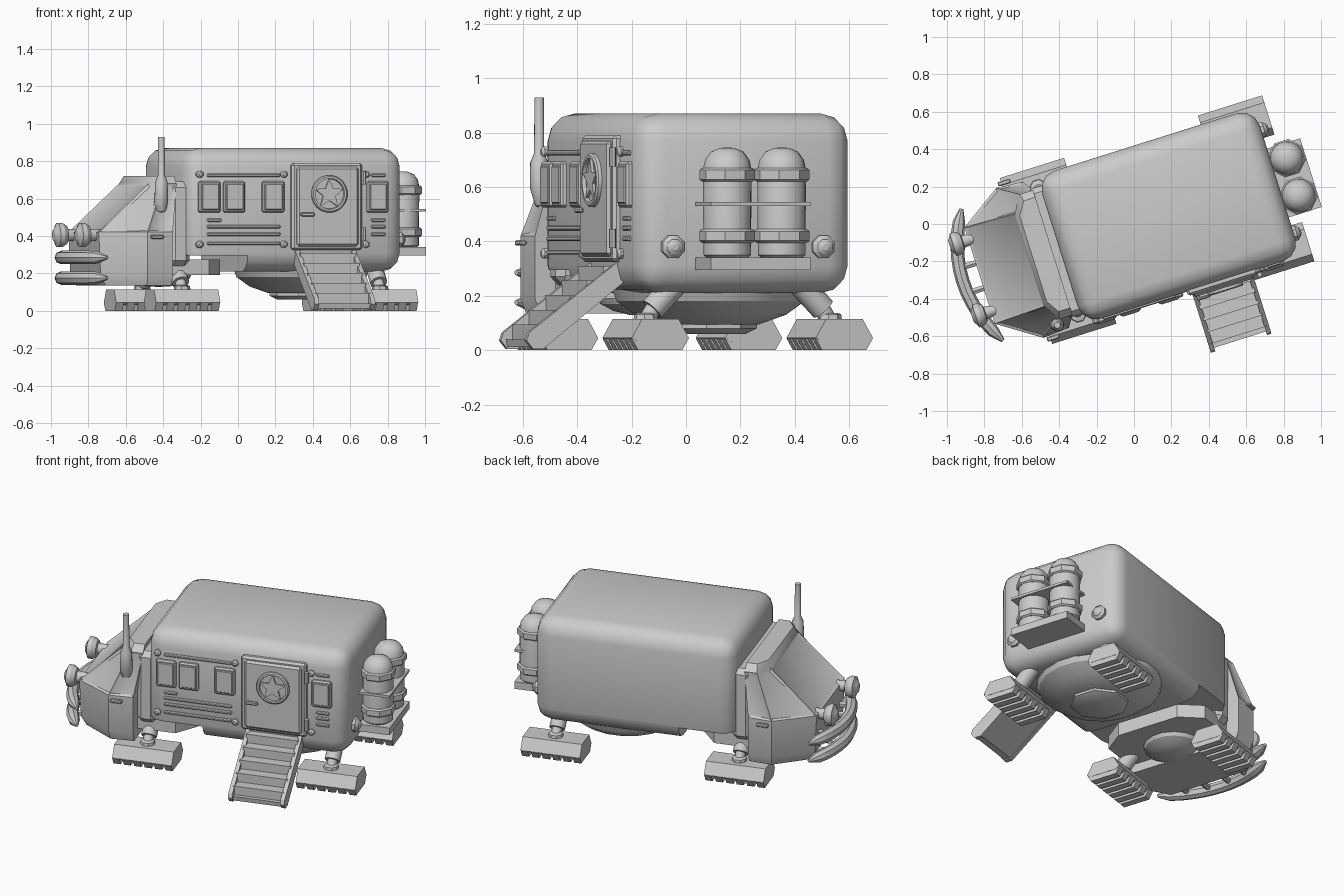
import bpy, bmesh, math
from mathutils import Matrix, Vector

if "Cube" in bpy.data.objects:
    bpy.data.objects.remove(bpy.data.objects["Cube"])

# Built in vehicle space (x = length, nose at -x; y = width), then turned as a whole
TURN = Matrix.Rotation(math.radians(17.5), 4, 'Z') @ Matrix.Translation((0, -0.015, 0))
SIDE = -0.41


def make(name, bm):
    bmesh.ops.recalc_face_normals(bm, faces=bm.faces[:])
    bm.transform(TURN)
    me = bpy.data.meshes.new(name)
    bm.to_mesh(me)
    bm.free()
    ob = bpy.data.objects.new(name, me)
    bpy.context.collection.objects.link(ob)
    return ob


def loft(rings):
    bm = bmesh.new()
    vs = [[bm.verts.new(p) for p in r] for r in rings]
    n = len(rings[0])
    for a, b in zip(vs, vs[1:]):
        for i in range(n):
            bm.faces.new((a[i], a[(i + 1) % n], b[(i + 1) % n], b[i]))
    bm.faces.new(vs[0])
    bm.faces.new(vs[-1])
    bmesh.ops.recalc_face_normals(bm, faces=bm.faces[:])
    return bm


def box(name, lo, hi, bevel=0, seg=1):
    bm = bmesh.new()
    bmesh.ops.create_cube(bm, size=1)
    for v in bm.verts:
        v.co = Vector([l + (c + .5) * (h - l) for c, l, h in zip(v.co, lo, hi)])
    if bevel:
        bmesh.ops.bevel(bm, geom=bm.edges[:], offset=bevel, segments=seg, profile=.5, affect='EDGES')
    return make(name, bm)


def prism(name, pts, axis, a, b):
    f = (lambda p, d: (d, p[0], p[1])) if axis == 'x' else (lambda p, d: (p[0], d, p[1]))
    return make(name, loft([[f(p, d) for p in pts] for d in (a, b)]))


def lathe(name, origin, axis, profile, n=16):
    # profile: (distance along axis, radius)
    q = Vector(axis).to_track_quat('Z', 'Y')
    ang = [2 * math.pi * (i + .5) / n for i in range(n)]
    return make(name, loft([[Vector(origin) + q @ Vector((r * math.cos(t), r * math.sin(t), d))
                             for t in ang] for d, r in profile]))


def rod(name, p, q, r1, r2=None, n=12):
    d = Vector(q) - Vector(p)
    return lathe(name, p, d, [(0, r1), (d.length, r2 or r1)], n)


def pipe(name, pts, radii, ref, n=12):
    pts, ref, rings = [Vector(p) for p in pts], Vector(ref), []
    for i, (p, r) in enumerate(zip(pts, radii)):
        t = (pts[min(i + 1, len(pts) - 1)] - pts[max(i - 1, 0)]).normalized()
        s = t.cross(ref).normalized()
        w = s.cross(t)
        rings.append([p + r * (math.cos(k * 2 * math.pi / n) * s + math.sin(k * 2 * math.pi / n) * w)
                      for k in range(n)])
    return make(name, loft(rings))


# Rounded body, stepped up underneath at the front
body = box("body_shell", (-.42, -.415, .21), (.80, .415, .87), .1, 3)
cutter = box("body_step_cutter", (-.6, -.6, .1), (-.08, .6, .295))
mod = body.modifiers.new("step", 'BOOLEAN')
mod.operation, mod.solver, mod.object = 'DIFFERENCE', 'EXACT', cutter
me = bpy.data.meshes.new_from_object(body.evaluated_get(bpy.context.evaluated_depsgraph_get()))
body.modifiers.clear()
body.data = me
bpy.data.objects.remove(cutter)
box("neck", (-.5, -.36, .24), (-.38, .36, .69), .03)

# Faceted cab with inset windows
def ring(half, z):
    return [(x, y, z) for x, y in half] + [(x, -y, z) for x, y in reversed(half)]

cab = loft([ring([(-.50, .39), (-.64, .40), (-.83, .26)], .135),
            ring([(-.50, .41), (-.645, .42), (-.86, .27)], .19),
            ring([(-.50, .41), (-.645, .42), (-.87, .27)], .42),
            ring([(-.46, .35), (-.535, .35), (-.59, .26)], .68),
            ring([(-.46, .31), (-.525, .31), (-.57, .24)], .72)])
panes = [f for f in cab.faces if .5 < f.calc_center_median().z < .6 and f.calc_center_median().x < -.5]
bmesh.ops.inset_individual(cab, faces=panes, thickness=.02, depth=-.008)
make("cab", cab)
for s in (-1, 1):
    box("cab_door_handle", (-.63, s * .435 - .012, .385), (-.56, s * .435 + .012, .405), .005)
    # Headlights
    lathe("headlight", (-.84, s * .2, .405), (-1, 0, 0),
          [(0, .03), (.06, .035), (.065, .05), (.09, .066), (.115, .066), (.12, .052), (.135, .03)], 12)

# Twin curved bumpers and their mounts
for z in (.285, .175):
    arc = [(k / 6) for k in range(-6, 7)]
    pipe("bumper", [(-.965 + .11 * t * t, .37 * t, z) for t in arc],
         [.01 if abs(t) == 1 else .036 * min(1, 1.75 - abs(t)) for t in arc], (0, 0, 1), 8)
    for y in (-.2, -.07, .07, .2):
        rod("bumper_mount", (-.82, y, z), (-.95, y, z), .018, n=6)

# Exhaust stack
pipe("exhaust_stack", [(-.56, -.33, .53), (-.555, -.36, .55), (-.553, -.375, .60), (-.553, -.377, .69),
                       (-.553, -.377, .725), (-.553, -.377, .93)],
     [.03, .036, .037, .034, .019, .018], (1, 0, 0))

# Undercarriage
front = [(-.17, .2), (-.27, .33), (-.62, .33), (-.74, .2)]
make("front_bogie_plate", loft([ring(front, .19), ring(front, .275)]))
lathe("front_bogie_dome", (-.45, 0, .2), (0, 0, -1),
      [(0, .18), (.03, .165), (.055, .12), (.07, .06), (.072, .005)])
lathe("rear_bowl", (.35, 0, .23), (0, 0, -1),
      [(0, .37), (.05, .35), (.10, .28), (.135, .18), (.14, .02)], 20)
lathe("rear_bowl_cap", (.35, 0, .11), (0, 0, -1), [(0, .17), (.03, .17), (.05, .13)], 8)

# Legs and treaded feet
for where, u in (("front", -.43), ("rear", .68)):
    for s in (-1, 1):
        y = s * .355
        prism(where + "_foot", [(y - .07, .115), (y + .07, .115), (y + .11, .045), (y + .085, .03),
                                (y - .085, .03), (y - .11, .045)], 'x', u - .18, u + .18)
        for k in range(6):
            a = u - .18 + k * .063
            prism(where + "_tread", [(y - .11, .043), (y + .11, .043), (y + .085, 0), (y - .085, 0)],
                  'x', a, a + .043)
        rod(where + "_ankle", (u, y, .105), (u, y - s * .04, .17), .03)
        lathe(where + "_ankle_collar", (u, y, .112), (0, 0, 1), [(0, .045), (.02, .042), (.025, .03)], 8)
        rod(where + "_leg", (u, y - s * .025, .15), (u, y - s * .13, .26), .046)

# Side windows, ribs and bolts (near side only)
for a, b in ((-.357, -.237), (-.219, -.1), (-.003, .12), (.585, .703)):
    box("side_window", (a, SIDE - .025, .525), (b, SIDE + .02, .693), .008)
    box("side_window_pane", (a + .012, SIDE - .03, .54), (b - .012, SIDE, .678), .004)
for z, a, b in ((.725, -.31, .1), (.485, -.31, -.23), (.45, -.31, .1), (.41, -.31, .1), (.36, -.31, .1),
                (.485, .61, .69), (.45, .61, .69), (.41, .61, .69), (.725, .61, .69)):
    box("side_rib", (a, SIDE - .016, z - .009), (b, SIDE + .02, z + .009), .005)
for u in (-.35, .12, .582):
    for z in (.73, .355):
        lathe("side_bolt", (u, SIDE + .01, z), (0, -1, 0), [(0, .02), (.025, .02), (.034, .01)], 8)

# Door with hinges, handle and round starred window
box("door_frame", (.16, SIDE - .03, .325), (.555, SIDE + .03, .79), .012)
box("door_panel", (.185, SIDE - .045, .345), (.53, SIDE, .77), .012)
lathe("door_porthole", (.362, SIDE - .03, .625), (0, -1, 0),
      [(0, .1), (.028, .1), (.034, .093), (.034, .082), (.02, .08)], 20)
star = [((.36 + r * math.cos(t)), .625 + r * math.sin(t)) for r, t in
        ((.085 if k % 2 == 0 else .036, math.pi / 2 + k * math.pi / 5) for k in range(10))]
prism("porthole_star_grille", star, 'y', SIDE - .06, SIDE - .04)
box("door_handle", (.20, SIDE - .07, .505), (.275, SIDE - .055, .525), .005)
rod("door_handle_pin", (.21, SIDE - .03, .515), (.21, SIDE - .065, .515), .01, n=8)
for z in (.41, .71):
    rod("door_hinge", (.56, SIDE - .035, z - .035), (.56, SIDE - .035, z + .035), .013, n=8)

# Boarding stairs
for u in (.185, .5):
    prism("stair_rail", [(-.40, .335), (-.755, .065), (-.765, .035), (-.74, .005), (-.70, .005), (-.39, .25)],
          'x', u, u + .025)
steps = [(-.40, .31)]
for k in range(5):
    v, z = -.40 - .064 * (k + 1), .31 - .054 * k
    steps += [(v, z), (v, z - .054)]
prism("stair_steps", steps + [(-.745, .04), (-.74, .012), (-.70, .012), (-.40, .245)], 'x', .2, .51)

# Rear tanks on their rack
box("tank_rack_base", (.76, -.2, .295), (.985, .185, .34))
box("tank_rack_strap", (.76, -.2, .53), (.985, .185, .545))
for y in (-.105, .105):
    lathe("tank", (.885, y, .335), (0, 0, 1),
          [(0, .07), (.015, .088), (.33, .09), (.365, .082), (.395, .06), (.408, .03), (.411, .004)])
    for z in (.395, .62):
        lathe("tank_band", (.885, y, z), (0, 0, 1),
              [(0, .094), (.008, .103), (.042, .103), (.05, .094)], 8)
for y in (-.29, .29):
    lathe("tail_lamp", (.78, y, .38), (1, 0, 0), [(0, .045), (.035, .045), (.045, .032), (.05, .03), (.06, .012)], 8)

# Smooth the rounded parts, keep hard edges
for ob in bpy.data.objects:
    ob.select_set(True)
bpy.context.view_layer.objects.active = body
bpy.ops.object.shade_smooth_by_angle(angle=math.radians(31))
